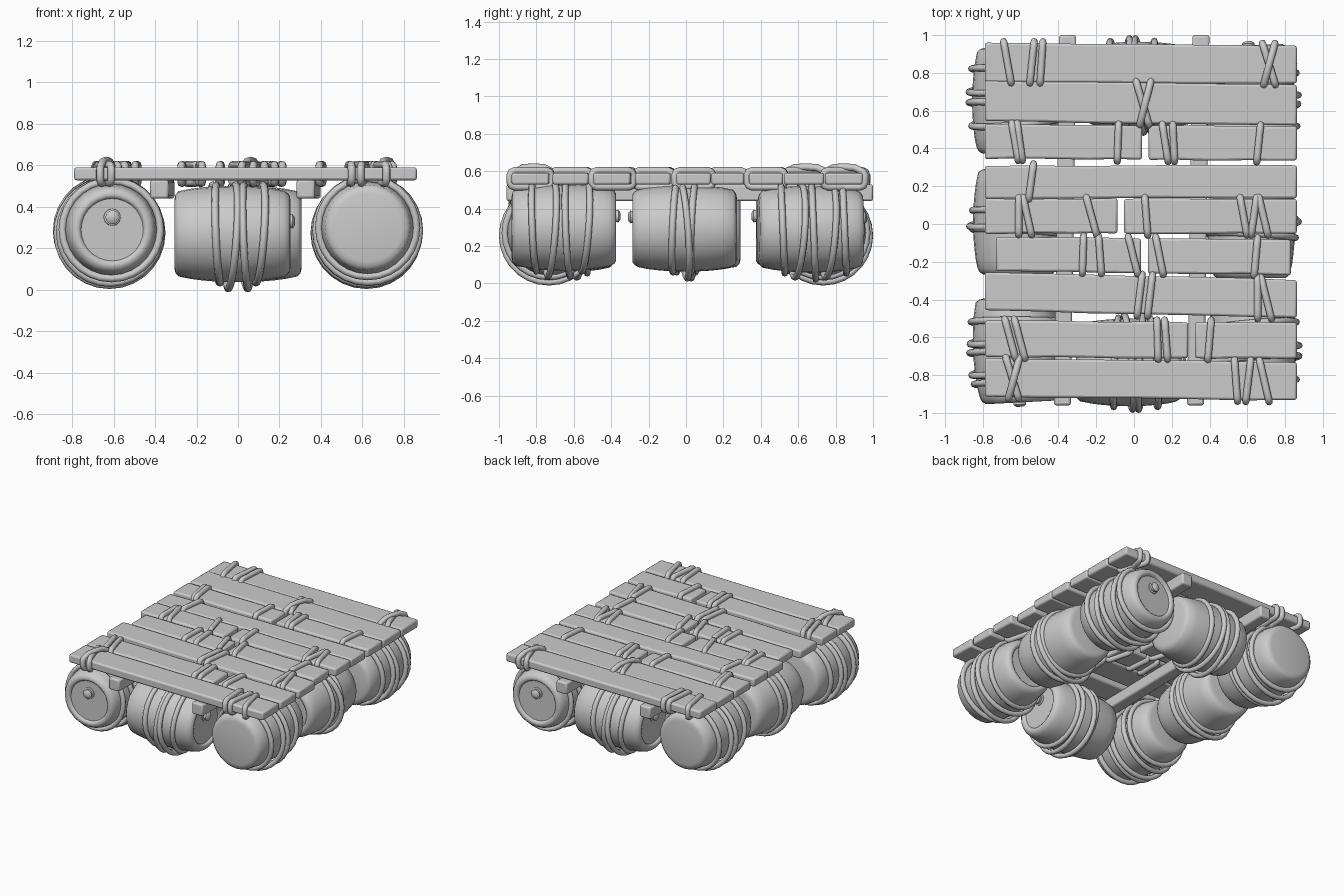
import bpy, bmesh, random
from math import sin, cos, pi, radians
from mathutils import Matrix

if "Cube" in bpy.data.objects:
    bpy.data.objects.remove(bpy.data.objects["Cube"])

random.seed(4)


def activate(ob):
    bpy.ops.object.select_all(action='DESELECT')
    ob.select_set(True)
    bpy.context.view_layer.objects.active = ob


def finish(name, bm, angle=35, bevel=0):
    bmesh.ops.recalc_face_normals(bm, faces=bm.faces)
    me = bpy.data.meshes.new(name)
    bm.to_mesh(me)
    bm.free()
    ob = bpy.data.objects.new(name, me)
    bpy.context.collection.objects.link(ob)
    activate(ob)
    if bevel:
        m = ob.modifiers.new("bevel", 'BEVEL')
        m.width, m.segments, m.limit_method = bevel, 2, 'ANGLE'
        m.angle_limit = radians(40)
    bpy.ops.object.shade_smooth_by_angle(angle=radians(angle))
    return ob


def lathe(bm, profile, z=0, sides=28):
    """Spin (x, radius) points about the local x axis."""
    rings = []
    for x, r in profile:
        turn = [2 * pi * i / sides for i in range(sides)]
        rings.append([bm.verts.new((x, r * cos(t), z + r * sin(t))) for t in turn])
    for a, b in zip(rings, rings[1:]):
        for i in range(sides):
            j = (i + 1) % sides
            bm.faces.new((a[i], a[j], b[j], b[i]))
    bm.faces.new(rings[0])
    bm.faces.new(rings[-1])


# barrel profile: rounded closed end, bulging staves, rim, recessed lid
CLOSED = [(-.24 - .042 * sin(t), .165 + .047 * cos(t)) for t in (pi / 2, pi / 3, pi / 6)]
STAVES = [(x / 20, .232 - .36 * (x / 20) ** 2) for x in range(-4, 5)]
LID = [(.245, .208), (.266, .196), (.276, .18), (.277, .166), (.272, .156), (.26, .15)]
BUNG = [(.25, .045), (.264, .04), (.268, .03), (.288, .034), (.3, .018)]


def barrel(name, loc, yaw, start, end, count):
    """Barrel with its lid at local +x, wrapped in loose rope rings from start to end."""
    mat = Matrix.Translation(loc) @ Matrix.Rotation(radians(yaw), 4, 'Z')
    bm = bmesh.new()
    lathe(bm, CLOSED + STAVES + LID)
    lathe(bm, BUNG, .06, 12)
    finish(name, bm, 40).matrix_world = mat
    for k in range(count):
        x = start + (end - start) * k / (count - 1)
        r = .236 + .016 * sin(pi * k / (count - 1))
        tilt = 5 if k % 2 else -3
        bpy.ops.mesh.primitive_torus_add(major_segments=28, minor_segments=8, major_radius=r, minor_radius=.018)
        ring = bpy.context.object
        ring.name = f"{name}_rope_{k + 1}"
        ring.matrix_world = (mat @ Matrix.Translation((x, 0, .236 - r)) @ Matrix.Rotation(radians(tilt), 4, 'Z')
                             @ Matrix.Rotation(radians(90 + tilt * .8), 4, 'Y'))
        bpy.ops.object.shade_smooth_by_angle(angle=radians(60))


# each barrel has a twin turned half way round the centre
for s, tag in ((1, "a"), (-1, "b")):
    half = 0 if s == 1 else 180
    barrel("end_barrel_" + tag, (.625 * s, -.65 * s, .3), 90 + half, -.16, .11, 4)
    barrel("middle_barrel_" + tag, (.62 * s, -.01 * s, .295), -90, -.05, .05, 3)
    barrel("corner_barrel_" + tag, (.62 * s, .668 * s, .29), 93 + half, -.15, .18, 5)
    barrel("cross_barrel_" + tag, (-.025 * s, -.733 * s, .27), half, -.07, .13, 4)

# two bearers running front to back under the deck
for nm, x in (("left_bearer", -.365), ("right_bearer", .34)):
    bm = bmesh.new()
    bmesh.ops.create_cube(bm, size=1)
    for v in bm.verts:
        v.co = (x + .09 * v.co.x + .028 * v.co.y, .02 + 1.96 * v.co.y, .485 + .09 * v.co.z)
    finish(nm, bm, 35, .012)

rope = bpy.data.curves.new("deck_ropes", 'CURVE')
rope.dimensions = '3D'
rope.bevel_depth, rope.bevel_resolution = .019, 2


def lash(x, slant, a, b, lift=0):
    """Rounded rope loop round a plank lying between y = a and y = b."""
    mid, hy, hz, c = (a + b) / 2, (b - a) / 2 + .01, .044, .025
    quarter = [(hy, hz - c), (hy - c * .3, hz - c * .3), (hy - c, hz), (hy * .5, hz + lift * .8)]
    pts = quarter + [(0, hz + lift)] + [(-y, z) for y, z in reversed(quarter)]
    pts += [(-y, -min(z, hz)) for y, z in quarter] + [(y, -min(z, hz)) for y, z in reversed(quarter)]
    sp = rope.splines.new('POLY')
    sp.points.add(len(pts) - 1)
    sp.use_cyclic_u = True
    for p, (y, z) in zip(sp.points, pts):
        p.co = (x + slant * y / hy, mid + y, .559 + z, 1)


def plank(name, x0, x1, y, w, skew):
    """Slightly wavy board with softened edges."""
    def wavy(side):
        return [(x0 + (x1 - x0) * i / 6, y + skew * (x0 + (x1 - x0) * i / 6) + side * w / 2
                 + random.uniform(-.003, .003)) for i in range(7)]
    outline = wavy(-1) + wavy(1)[::-1]
    bm = bmesh.new()
    f = bm.faces.new([bm.verts.new((px, py, .528)) for px, py in outline])
    top = bmesh.ops.extrude_face_region(bm, geom=[f])["geom"]
    bmesh.ops.translate(bm, vec=(0, 0, .063), verts=[v for v in top if isinstance(v, bmesh.types.BMVert)])
    finish(name, bm, 35, .012)


# deck rows from back to front: width, skew, gap in a split row, rope positions
ROWS = [
    (.205, -.007, None, [-.67, -.54, -.49, .715, .716]),
    (.217, -.014, None, [.045, .06]),
    (.182, -.006, .06, [-.63, -.605, -.085, .165, .21, .66]),
    (.173, 0, None, [-.545]),
    (.185, 0, -.07, [-.61, -.565, -.225, .065, .58, .635, .685]),
    (.184, -.012, .055, [-.27, -.18, -.005, .135, .645]),
    (.203, -.024, None, [.03, .085, .655, .7]),
    (.193, -.006, .305, [-.655, -.605, .125, .17, .4]),
    (.203, -.012, None, [-.645, -.635, .54, .605, .69]),
]
for i, (w, skew, gap, ties) in enumerate(ROWS):
    y = .85 - .209 * i + (.028 if 4 <= i <= 6 else 0)
    x0, x1 = (-.73, .83) if i == 5 else (-.79, .862)
    parts = [(x0, x1)] if gap is None else [(x0, gap - .018), (gap + .018, x1)]
    for k, (a, b) in enumerate(parts):
        plank(f"plank_{i + 1}_{k + 1}", a, b, y, w, skew)
    for k, x in enumerate(ties):
        # close pairs of ropes cross each other, the second one riding over
        over = k > 0 and x - ties[k - 1] < .02
        under = k + 1 < len(ties) and ties[k + 1] - x < .02
        slant = .03 if over else -.035 if under else random.uniform(-.03, .015)
        yc = y + skew * x
        lash(x, slant, yc - w / 2, yc + w / 2, .02 if over else 0)

# turn the lashings into a mesh
ob = bpy.data.objects.new("deck_ropes", rope)
bpy.context.collection.objects.link(ob)
activate(ob)
bpy.ops.object.convert(target='MESH')
bpy.ops.object.shade_smooth_by_angle(angle=radians(60))
